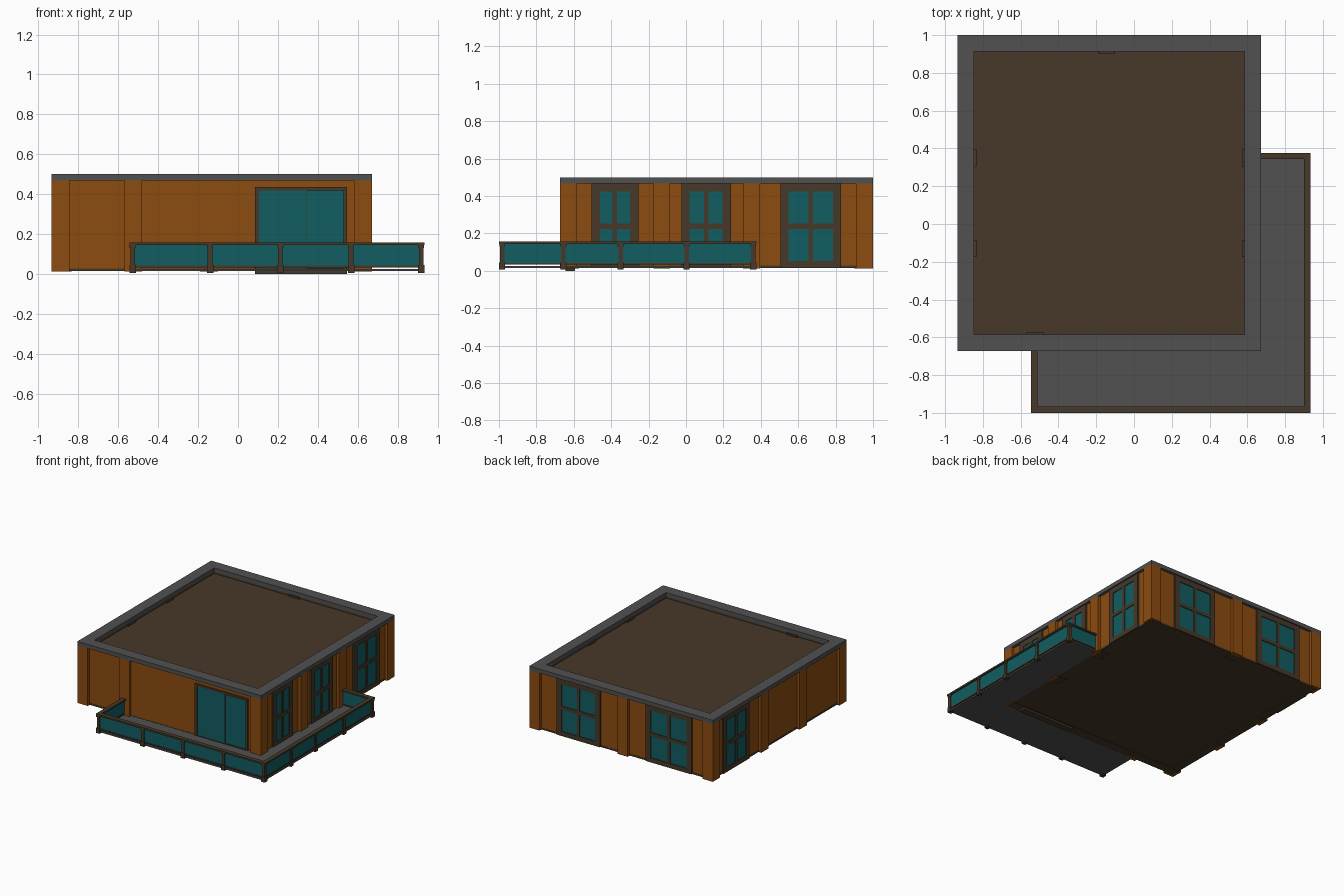
import bpy, bmesh
from mathutils import Vector

if "Cube" in bpy.data.objects:
    bpy.data.objects.remove(bpy.data.objects["Cube"])


def material(name, rgb):
    m = bpy.data.materials.new(name)
    m.diffuse_color = (*rgb, 1)
    m.use_nodes = True
    m.node_tree.nodes["Principled BSDF"].inputs["Base Color"].default_value = m.diffuse_color
    return m


WOOD = material("orange_wood", (0.262, 0.072, 0.005))
GLASS = material("teal_glass", (0.0056, 0.109, 0.119))
BROWN = material("dark_brown", (0.061, 0.040, 0.021))
GREY = material("dark_grey", (0.082, 0.082, 0.082))


def boxes(name, parts, mat):
    """One object from a list of (x0, x1, y0, y1, z0, z1) boxes."""
    bm = bmesh.new()
    for x0, x1, y0, y1, z0, z1 in parts:
        c = Vector((x0 + x1, y0 + y1, z0 + z1)) / 2
        s = (abs(x1 - x0), abs(y1 - y0), abs(z1 - z0))
        for v in bmesh.ops.create_cube(bm, size=1)["verts"]:
            v.co = Vector(a * b for a, b in zip(v.co, s)) + c
    me = bpy.data.meshes.new(name)
    bm.to_mesh(me)
    bm.free()
    me.materials.append(mat)
    ob = bpy.data.objects.new(name, me)
    bpy.context.collection.objects.link(ob)
    return ob


# House outline
X0, X1, Y0, Y1 = -0.935, 0.672, -0.673, 1.0
TOP = 0.468


def on(side, u0, u1, d0, d1, z0, z1):
    """Box on a wall: u runs along the wall, d is depth inward from the outline."""
    if side == "front":
        return (u0, u1, Y0 + d0, Y0 + d1, z0, z1)
    if side == "back":
        return (u0, u1, Y1 - d1, Y1 - d0, z0, z1)
    if side == "left":
        return (X0 + d0, X0 + d1, u0, u1, z0, z1)
    return (X1 - d1, X1 - d0, u0, u1, z0, z1)


def ring(d0, d1, z0, z1):
    """Four boxes running round the house."""
    return [on("front", X0 + d0, X1 - d0, d0, d1, z0, z1),
            on("back", X0 + d0, X1 - d0, d0, d1, z0, z1),
            on("left", Y0 + d1, Y1 - d1, d0, d1, z0, z1),
            on("right", Y0 + d1, Y1 - d1, d0, d1, z0, z1)]


# Walls, sill beams, floor, roof
boxes("walls", ring(0.022, 0.075, 0.025, TOP), WOOD)
boxes("sill_beams", ring(0.02, 0.09, 0.015, 0.028), BROWN)
boxes("floor", [(X0 + 0.06, X1 - 0.06, Y0 + 0.06, Y1 - 0.06, 0.02, 0.035)], BROWN)
boxes("roof_panel", [(X0 + 0.05, X1 - 0.05, Y0 + 0.05, Y1 - 0.05, 0.43, 0.455)], BROWN)
boxes("roof_lining", ring(0.074, 0.087, 0.45, TOP), BROWN)
boxes("roof_fascia", ring(0, 0.088, TOP, 0.50), GREY)

# Columns at the corners and along the walls
C = 0.09
corner = [(x, x + C, y, y + C, 0.013, TOP) for x in (X0, X1 - C) for y in (Y0, Y1 - C)]
boxes("corner_columns", corner, WOOD)
boxes("corner_pads", [(x, x + 0.07, y, y + 0.07, 0.0115, 0.02)
                      for x in (X0 + 0.02, X1 - C) for y in (Y0 + 0.02, Y1 - C)], BROWN)
mid = [("front", -0.57), ("back", -0.19), ("left", -0.175), ("left", 0.305),
       ("right", -0.175), ("right", 0.305)]
boxes("wall_columns", [on(s, u, u + C, 0, 0.03, 0.012, TOP) for s, u in mid], WOOD)
boxes("column_feet", [on(s, u, u + C, 0.03, 0.1, 0.0125, 0.03) for s, u in mid], BROWN)
boxes("column_caps", [on(s, u, u + C, 0.08, 0.1, 0.44, TOP) for s, u in mid], BROWN)


# Four-pane windows
def window(name, side, u0, u1):
    e, b = 0.044, 0.012
    mid_u = (u0 + u1) / 2
    d = (0.01, 0.05)
    z0, z1 = 0.016, TOP
    frame = [on(side, u0, u0 + e, *d, z0, z1), on(side, u1 - e, u1, *d, z0, z1),
             on(side, mid_u - b, mid_u + b, *d, 0.052, 0.425),
             on(side, u0 + e, u1 - e, *d, z0, 0.052),
             on(side, u0 + e, u1 - e, *d, 0.425, z1)]
    for a, c in ((u0 + e, mid_u - b), (mid_u + b, u1 - e)):
        frame.append(on(side, a, c, *d, 0.225, 0.252))
    boxes(name + "_frame", frame, BROWN)
    boxes(name + "_glass", [on(side, u0 + e, u1 - e, 0.016, 0.04, 0.05, 0.427)], GLASS)


for i, (s, a, b) in enumerate([("right", -0.505, -0.255), ("right", -0.025, 0.24),
                               ("right", 0.505, 0.83), ("left", 0.525, 0.85),
                               ("back", 0.06, 0.44), ("back", -0.74, -0.34)]):
    window(f"window_{i + 1}", s, a, b)

# Sliding door
d = (0.01, 0.06)
boxes("door_frame", [on("front", 0.085, 0.105, *d, 0.015, 0.435),
                     on("front", 0.53, 0.547, *d, 0.015, 0.435),
                     on("front", 0.105, 0.53, *d, 0.418, 0.435),
                     on("front", 0.105, 0.53, *d, 0.015, 0.03)], BROWN)
boxes("door_sill", [on("front", 0.085, 0.547, 0.03, 0.08, 0, 0.03)], BROWN)
boxes("door_glass_left", [on("front", 0.105, 0.345, 0.014, 0.03, 0.03, 0.418)], GLASS)
boxes("door_glass_right", [on("front", 0.345, 0.53, 0.020, 0.034, 0.03, 0.418)], GLASS)
boxes("door_seam", [on("front", 0.343, 0.347, 0.013, 0.03, 0.03, 0.418)], BROWN)

# L-shaped deck
DX0, DX1, DY0, DY1 = -0.545, 0.935, -1.0, 0.377
boxes("deck", [(DX0 + 0.01, DX1 - 0.01, DY0 + 0.01, Y0 + 0.02, 0.014, 0.026),
               (X1 - 0.02, DX1 - 0.01, Y0 + 0.02, DY1 - 0.01, 0.014, 0.026)], GREY)

# Railing: posts, handrail, lower rail and glass follow the deck's outer edge
W = 0.034
cx0, cx1, cy0, cy1 = DX0 + W / 2, DX1 - W / 2, DY0 + W / 2, DY1 - W / 2
posts = [(x, cy0) for x in (cx0, -0.14, 0.212, 0.567, cx1)]
posts += [(cx1, y) for y in (-0.655, -0.35, 0.003, cy1)]


def along(h, z0, z1):
    return [(cx0 - h, cx1 + h, cy0 - h, cy0 + h, z0, z1),
            (cx1 - h, cx1 + h, cy0 + h, cy1 + h, z0, z1),
            (cx0 - h, cx0 + h, cy0 + h, Y0 + 0.02, z0, z1),
            (X1 - 0.02, cx1 - h, cy1 - h, cy1 + h, z0, z1)]


boxes("handrail", along(W / 2, 0.144, 0.157), BROWN)
boxes("lower_rail", along(0.007, 0.033, 0.042), BROWN)
boxes("railing_glass", along(0.004, 0.042, 0.144), GLASS)
parts = []
for x, y in posts:
    for h, z0, z1 in ((0.0165, 0.006, 0.045), (0.012, 0.045, 0.13), (0.015, 0.13, 0.145)):
        parts.append((x - h, x + h, y - h, y + h, z0, z1))
boxes("railing_posts", parts, BROWN)
